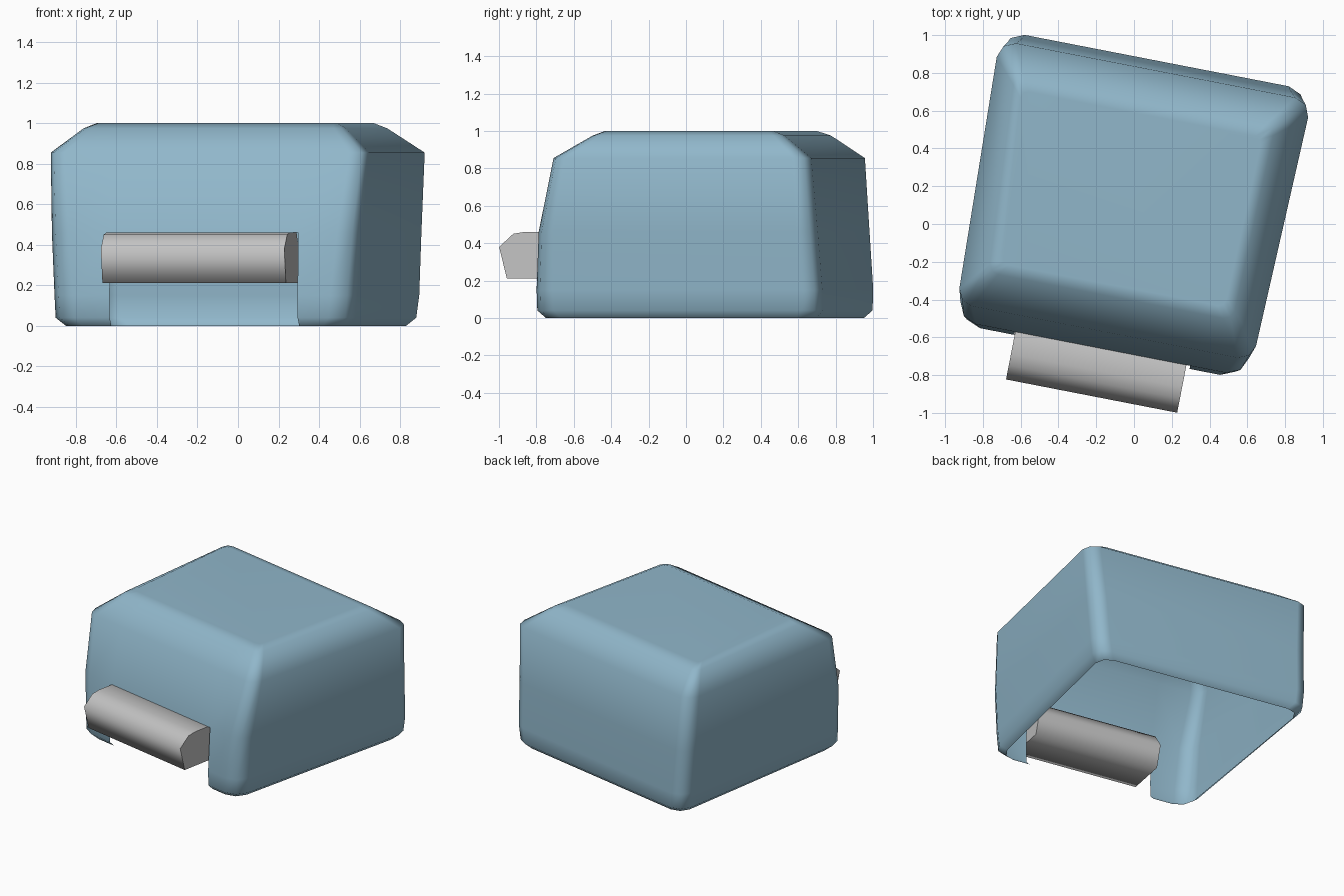
import bpy, bmesh, math
from mathutils import Matrix

if "Cube" in bpy.data.objects:
    bpy.data.objects.remove(bpy.data.objects["Cube"])

TURN = Matrix.Rotation(math.radians(-11), 4, 'Z')   # whole model is turned about z
NOTCH_L, NOTCH_R, NOTCH_TOP = -0.51, 0.435, 0.46


def material(name, rgb):
    m = bpy.data.materials.new(name)
    m.diffuse_color = (*rgb, 1)
    m.use_nodes = True
    m.node_tree.nodes["Principled BSDF"].inputs["Base Color"].default_value = m.diffuse_color
    return m


def finish(name, bm, mat, angle):
    bm.transform(TURN)
    me = bpy.data.meshes.new(name)
    bm.to_mesh(me)
    bm.free()
    ob = bpy.data.objects.new(name, me)
    bpy.context.collection.objects.link(ob)
    me.materials.append(mat)
    bpy.ops.object.select_all(action='DESELECT')
    ob.select_set(True)
    bpy.context.view_layer.objects.active = ob
    bpy.ops.object.shade_smooth_by_angle(angle=math.radians(angle))
    return ob


def ring(lf, lb, rf, rb, vf, vb, rad_f, rad_b):
    """Rounded four-sided outline, with two extra points on the front for the notch."""
    corners = [(lf, vf), (rf, vf), (rb, vb), (lb, vb)]
    pts = []
    for i, c in enumerate(corners):
        r = rad_f if i < 2 else rad_b
        ways = []
        for o in (corners[i - 1], corners[(i + 1) % 4]):
            d = (o[0] - c[0], o[1] - c[1])
            n = math.hypot(*d)
            ways.append((d[0] / n * r, d[1] / n * r))
        for a, b in ((1, 0), (0.3, 0.3), (0, 1)):
            pts.append((c[0] + a * ways[0][0] + b * ways[1][0],
                        c[1] + a * ways[0][1] + b * ways[1][1]))
        if i == 0:
            pts += [(NOTCH_L, vf), (NOTCH_R, vf)]
    return pts


blue = material("soft blue", (0.28, 0.47, 0.59))
grey = material("light grey", (0.54, 0.54, 0.54))

# Housing: thin open-bottomed shell, lofted from outlines
levels = [  # z, left front/back, right front/back, front, back, corner radii
    (0.00, -0.755, -0.805, 0.655, 0.705, -0.655, 0.83, 0.10, 0.09),
    (0.04, -0.80, -0.85, 0.70, 0.75, -0.695, 0.87, 0.11, 0.10),
    (0.15, -0.805, -0.86, 0.71, 0.765, -0.697, 0.872, 0.11, 0.10),
    (NOTCH_TOP, -0.82, -0.87, 0.73, 0.78, -0.68, 0.85, 0.10, 0.10),
    (0.855, -0.84, -0.885, 0.755, 0.80, -0.59, 0.82, 0.08, 0.09),
    (0.975, -0.705, -0.77, 0.61, 0.635, -0.40, 0.65, 0.05, 0.05),
    (1.00, -0.65, -0.72, 0.557, 0.58, -0.34, 0.58, 0.04, 0.04),
]
bm = bmesh.new()
rings = [[bm.verts.new((x, y, z)) for x, y in ring(*dims)] for z, *dims in levels]
for k in range(len(rings) - 1):
    low, high = rings[k], rings[k + 1]
    n = len(low)
    for i in range(n):
        if i == 3 and levels[k + 1][0] <= NOTCH_TOP:
            continue                                # open notch in the front wall
        j = (i + 1) % n
        bm.faces.new((low[i], low[j], high[j], high[i]))
bm.faces.new(rings[-1])
housing = finish("housing", bm, blue, 65)
mod = housing.modifiers.new("even shading", 'WEIGHTED_NORMAL')
mod.keep_sharp = True

# Front bar: faceted profile stretched across the notch
profile = [(-0.937, 0.38), (-0.86, 0.45), (-0.80, 0.46), (-0.62, 0.46),
           (-0.55, 0.36), (-0.60, 0.21), (-0.895, 0.21)]
bm = bmesh.new()
ends = [[bm.verts.new((u, v, z)) for v, z in profile] for u in (-0.508, 0.415)]
n = len(profile)
for i in range(n):
    j = (i + 1) % n
    bm.faces.new((ends[0][i], ends[0][j], ends[1][j], ends[1][i]))
bm.faces.new(ends[0])
bm.faces.new(ends[1])
bmesh.ops.recalc_face_normals(bm, faces=bm.faces)
finish("front_bar", bm, grey, 80)
